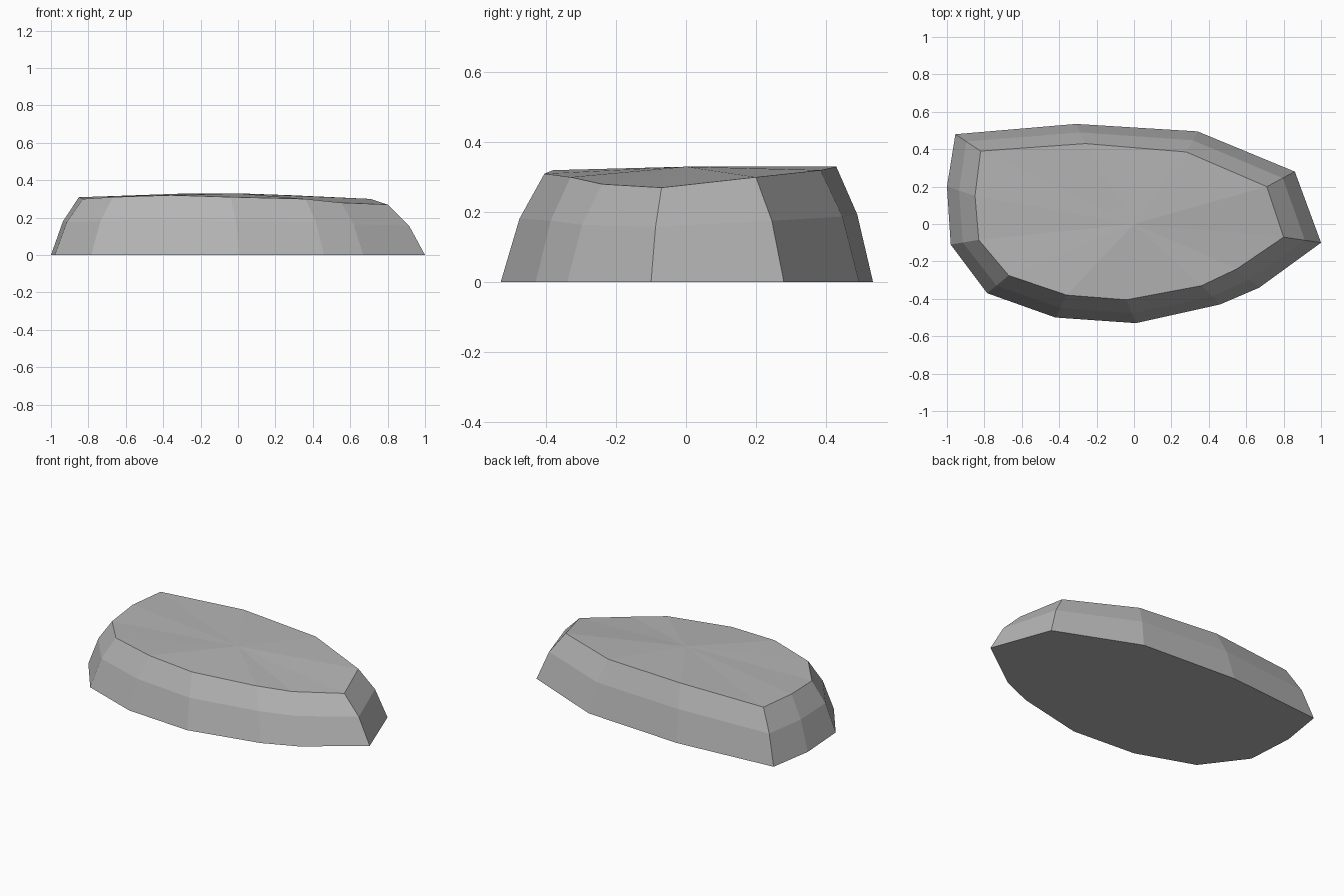
import bpy, bmesh
from mathutils import Vector

if "Cube" in bpy.data.objects:
    bpy.data.objects.remove(bpy.data.objects["Cube"])

# Ground outline of the stone, counter-clockwise
BASE = [(1, -.10), (.86, .28), (.34, .495), (-.31, .535), (-.955, .48), (-1, .20),
        (-.98, -.11), (-.785, -.37), (-.42, -.50), (.01, -.53), (.46, -.43), (.67, -.34)]
# Matching rim of the worn top, with its height
RIM = [(.80, -.07, .27), (.71, .20, .30), (.28, .385, .32), (-.26, .43, .33),
       (-.82, .39, .31), (-.85, .15, .31), (-.83, -.085, .30), (-.67, -.275, .31),
       (-.36, -.38, .32), (-.04, -.405, .31), (.36, -.33, .30), (.55, -.24, .28)]

grey = bpy.data.materials.new("stone grey")
grey.diffuse_color = (.46, .46, .46, 1)
grey.use_nodes = True
grey.node_tree.nodes["Principled BSDF"].inputs["Base Color"].default_value = grey.diffuse_color

bm = bmesh.new()
base = [Vector((x, y, 0)) for x, y in BASE]
rim = [Vector(p) for p in RIM]
# The middle ring bulges slightly out from the straight slope
mid = [b.lerp(r, .43) for b, r in zip(base, rim)]
for m, r in zip(mid, rim):
    m.z = r.z * .585
rings = [[bm.verts.new(p) for p in ring] for ring in (base, mid, rim)]
n = len(base)

# Sloping sides
for low, high in zip(rings, rings[1:]):
    for i in range(n):
        j = (i + 1) % n
        bm.faces.new((low[i], low[j], high[j], high[i]))

# Flat underside and faintly domed top
bm.faces.new(rings[0][::-1])
peak = bm.verts.new((0, 0, .33))
for i in range(n):
    bm.faces.new((rings[2][i], rings[2][(i + 1) % n], peak))
bmesh.ops.recalc_face_normals(bm, faces=bm.faces[:])

mesh = bpy.data.meshes.new("flat_stone")
bm.to_mesh(mesh)
bm.free()
mesh.materials.append(grey)
bpy.context.collection.objects.link(bpy.data.objects.new("flat_stone", mesh))
